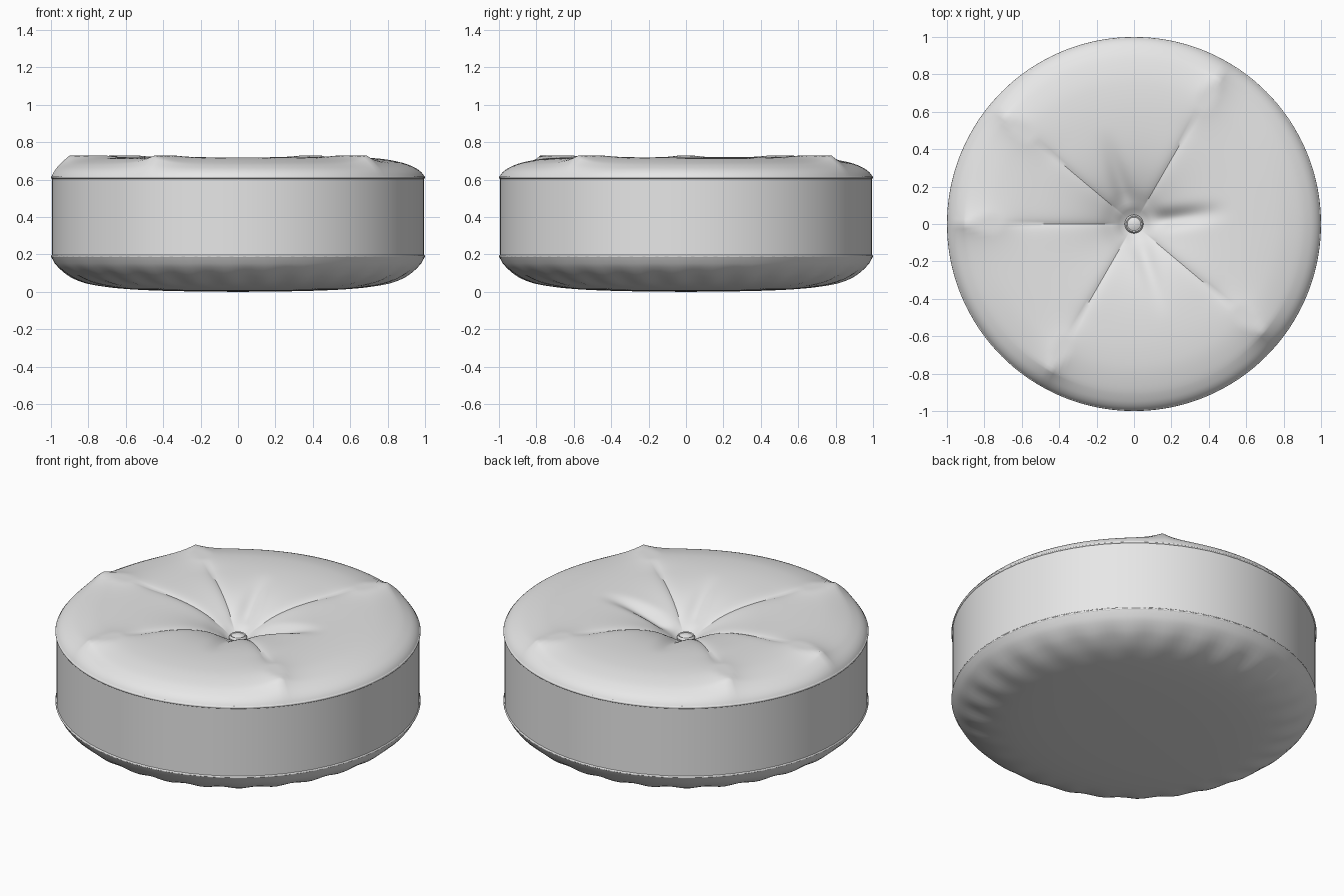
import bpy, bmesh
from math import sin, cos, pi, radians, exp

cube = bpy.data.objects.get("Cube")
if cube:
    bpy.data.objects.remove(cube, do_unlink=True)

fabric = bpy.data.materials.new("grey_fabric")
fabric.use_nodes = True
GREY = (0.8, 0.8, 0.8, 1)
fabric.diffuse_color = GREY
fabric.node_tree.nodes["Principled BSDF"].inputs["Base Color"].default_value = GREY


def smoothstep(a, b, x):
    t = min(1, max(0, (x - a) / (b - a)))
    return t * t * (3 - 2 * t)


def interp(points, x):
    """Smooth curve through (x, y) points, with x rising."""
    n = len(points)

    def slope(i):
        p, q = points[max(i - 1, 0)], points[min(i + 1, n - 1)]
        return (q[1] - p[1]) / (q[0] - p[0])
    for i in range(n - 1):
        (x0, y0), (x1, y1) = points[i], points[i + 1]
        if x <= x1:
            h = x1 - x0
            t = (x - x0) / h
            return ((2 * t**3 - 3 * t**2 + 1) * y0 + (t**3 - 2 * t**2 + t) * h * slope(i)
                    + (3 * t**2 - 2 * t**3) * y1 + (t**3 - t**2) * h * slope(i + 1))
    return points[-1][1]


def angle_gap(a, b):
    return (a - b + pi) % (2 * pi) - pi


def disc(name, height, radii, segments, flip=False, sharp=40):
    """Polar grid whose height depends on radius and angle."""
    bm = bmesh.new()
    rings = []
    for r in radii:
        if r == 0:
            rings.append([bm.verts.new((0, 0, height(0, 0)))] * segments)
        else:
            angles = [2 * pi * i / segments for i in range(segments)]
            rings.append([bm.verts.new((r * cos(a), r * sin(a), height(r, a))) for a in angles])
    for inner, outer in zip(rings, rings[1:]):
        for i in range(segments):
            j = (i + 1) % segments
            face = [inner[i], outer[i], outer[j]]
            if inner[i] != inner[j]:
                face.append(inner[j])
            bm.faces.new(face[::-1] if flip else face)
    return finish(name, bm, sharp)


def lathe(name, profile, segments, sharp=40):
    """Revolve a short (radius, z) outline around the z axis."""
    bm = bmesh.new()
    verts = [bm.verts.new((r, 0, z)) for r, z in profile]
    edges = [bm.edges.new(pair) for pair in zip(verts, verts[1:])]
    bmesh.ops.spin(bm, geom=verts + edges, axis=(0, 0, 1), cent=(0, 0, 0),
                   angle=2 * pi, steps=segments, use_merge=True)
    bmesh.ops.remove_doubles(bm, verts=bm.verts, dist=0.0001)
    bmesh.ops.recalc_face_normals(bm, faces=bm.faces)
    return finish(name, bm, sharp)


def finish(name, bm, sharp):
    mesh = bpy.data.meshes.new(name)
    bm.to_mesh(mesh)
    bm.free()
    mesh.materials.append(fabric)
    obj = bpy.data.objects.new(name, mesh)
    bpy.context.collection.objects.link(obj)
    bpy.ops.object.select_all(action="DESELECT")
    obj.select_set(True)
    bpy.context.view_layer.objects.active = obj
    bpy.ops.object.shade_smooth_by_angle(angle=radians(sharp))
    return obj


# Tufted top: pulled down at the button, with pleats and soft hollows
TOP = [(0, .56), (.05, .565), (.1, .605), (.2, .66), (.35, .7), (.55, .718),
       (.75, .713), (.88, .69), (.95, .662), (.985, .635), (1, .61)]
PLEATS = [radians(a) for a in (60, 140, 180, 240, 320)]
HOLLOWS = [radians(a) for a in (8, 108, 288)]


def top_height(r, a):
    z = interp(TOP, r)
    for p in PLEATS:
        d = angle_gap(a, p) * r
        ridge = .045 * smoothstep(.55, .9, r) * min(1, (1 - r) / .1)
        z += ridge * exp(-abs(d) / .09)
        crease = .012 * smoothstep(.05, .15, r) * (1 - smoothstep(.5, .9, r))
        z -= crease * exp(-abs(d) / .025)
    for h, depth in zip(HOLLOWS, (.04, .025, .02)):
        d = angle_gap(a, h) * r
        reach = smoothstep(.06, .18, r) * (1 - smoothstep(.2, .55, r))
        z -= depth * reach * exp(-(d / .05) ** 2)
    return min(z, .728)


top_radii = [i / 50 for i in range(46)] + [.91 + .01 * i for i in range(10)]
disc("cushion_top", top_height, top_radii, 216)

# Rounded underside with a slightly puckered rim
BOTTOM = [(0, 0), (.4, .006), (.65, .02), (.8, .045), (.9, .085),
          (.96, .13), (.985, .16), (1, .19)]


def bottom_height(r, a):
    pucker = .005 * smoothstep(.7, .88, r) * (1 - smoothstep(.88, 1, r))
    return interp(BOTTOM, r) + pucker * sin(28 * a)


bottom_radii = [i / 20 for i in range(14)] + [.68 + .02 * i for i in range(17)]
disc("cushion_underside", bottom_height, bottom_radii, 168, flip=True)

# Upright side band
lathe("side_band", [(.995, .19), (.995, .61)], 72)

# Piping along both seams
for name, z in (("upper_piping", .612), ("lower_piping", .19)):
    ring = [(.992 + .008 * cos(k * pi / 4), z + .009 * sin(k * pi / 4)) for k in range(9)]
    lathe(name, ring, 96, 60)

# Button in the centre
lathe("tuft_button", [(.048, .555), (.05, .575), (.042, .588), (.036, .585),
                      (.02, .592), (0, .594)], 32, 30)
